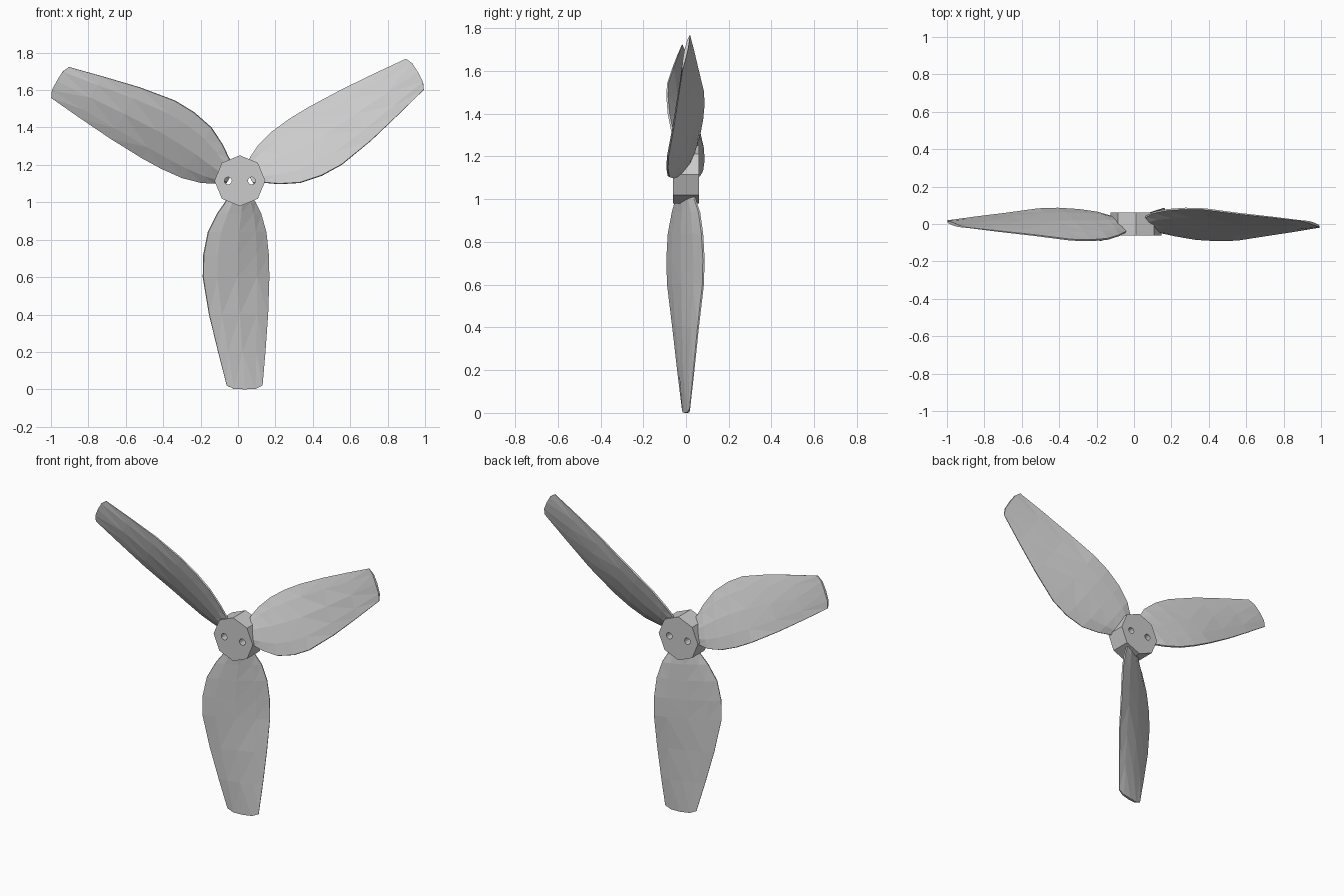
import bpy, bmesh, math
from mathutils import Vector, Matrix

if "Cube" in bpy.data.objects:
    bpy.data.objects.remove(bpy.data.objects["Cube"])

CENTRE = Vector((0.01, 0, 1.115))


def make_object(name, bm):
    bmesh.ops.recalc_face_normals(bm, faces=bm.faces)
    mesh = bpy.data.meshes.new(name)
    bm.to_mesh(mesh)
    bm.free()
    obj = bpy.data.objects.new(name, mesh)
    bpy.context.collection.objects.link(obj)
    return obj


def prism(name, centre, radius, depth, sides, turn=0):
    """Polygonal cylinder whose axis runs front to back."""
    bm = bmesh.new()
    m = (Matrix.Translation(centre) @ Matrix.Rotation(math.radians(90), 4, 'X')
         @ Matrix.Rotation(turn, 4, 'Z'))
    bmesh.ops.create_cone(bm, cap_ends=True, segments=sides, radius1=radius,
                          radius2=radius, depth=depth, matrix=m)
    return make_object(name, bm)


# Blade stations: z, left x, left y, right x, right y, half thickness
STATIONS = [
    (1.06, -0.035, -0.030, 0.055, 0.030, 0.020),
    (1.00, -0.068, -0.046, 0.092, 0.042, 0.024),
    (0.94, -0.110, -0.062, 0.122, 0.062, 0.024),
    (0.84, -0.160, -0.081, 0.150, 0.076, 0.024),
    (0.72, -0.184, -0.088, 0.163, 0.083, 0.023),
    (0.60, -0.187, -0.085, 0.166, 0.080, 0.021),
    (0.40, -0.154, -0.061, 0.160, 0.057, 0.018),
    (0.20, -0.106, -0.039, 0.146, 0.037, 0.014),
    (0.02, -0.060, -0.018, 0.131, 0.018, 0.008),
]
# Lens-shaped section: position along the chord, share of half thickness
SECTION = [(0, 0.2), (0.2, 0.7), (0.5, 1), (0.8, 0.7), (1, 0.2)]


def blade(name, angle):
    bm = bmesh.new()
    rings = []
    for i, (z, xl, yl, xr, yr, half) in enumerate(STATIONS):
        a, b = Vector((xl, yl, z)), Vector((xr, yr, z))
        chord = (b - a).normalized()
        normal = Vector((-chord.y, chord.x, 0))
        ring = []
        for side, pts in ((1, SECTION), (-1, SECTION[::-1])):
            for u, t in pts:
                p = a.lerp(b, u) + normal * half * t * side
                if i == len(STATIONS) - 1:      # softly bowed tip
                    p.z -= 0.02 * (1 - (2 * u - 1) ** 4)
                ring.append(bm.verts.new(p))
        rings.append(ring)
    n = len(rings[0])
    for r, s in zip(rings, rings[1:]):
        for k in range(n):
            bm.faces.new((r[k], r[(k + 1) % n], s[(k + 1) % n], s[k]))
    # End caps as strips across the section
    for r in (rings[0], rings[-1]):
        for k in range(n // 2 - 1):
            bm.faces.new((r[k], r[k + 1], r[n - 2 - k], r[n - 1 - k]))
    bmesh.ops.triangulate(bm, faces=bm.faces)
    # Turn around the hub axis
    bmesh.ops.rotate(bm, cent=CENTRE, verts=bm.verts,
                     matrix=Matrix.Rotation(-angle, 3, 'Y'))
    return make_object(name, bm)


# Three blades
for name, deg in (("blade_lower", 0), ("blade_right", 120), ("blade_left", 240)):
    blade(name, math.radians(deg))

# Octagonal hub
hub = prism("hub", CENTRE, 0.136, 0.124, 8)

# Two bolt holes through the hub
for i, dx in enumerate((-0.063, 0.063)):
    cutter = prism(f"hole_cutter_{i}", CENTRE + Vector((dx, 0, 0)), 0.02, 0.4, 12)
    cutter.hide_render = True
    mod = hub.modifiers.new("bolt_hole", 'BOOLEAN')
    mod.operation = 'DIFFERENCE'
    mod.solver = 'EXACT'
    mod.object = cutter
    bpy.context.view_layer.objects.active = hub
    bpy.ops.object.modifier_apply(modifier=mod.name)
    bpy.data.objects.remove(cutter)
